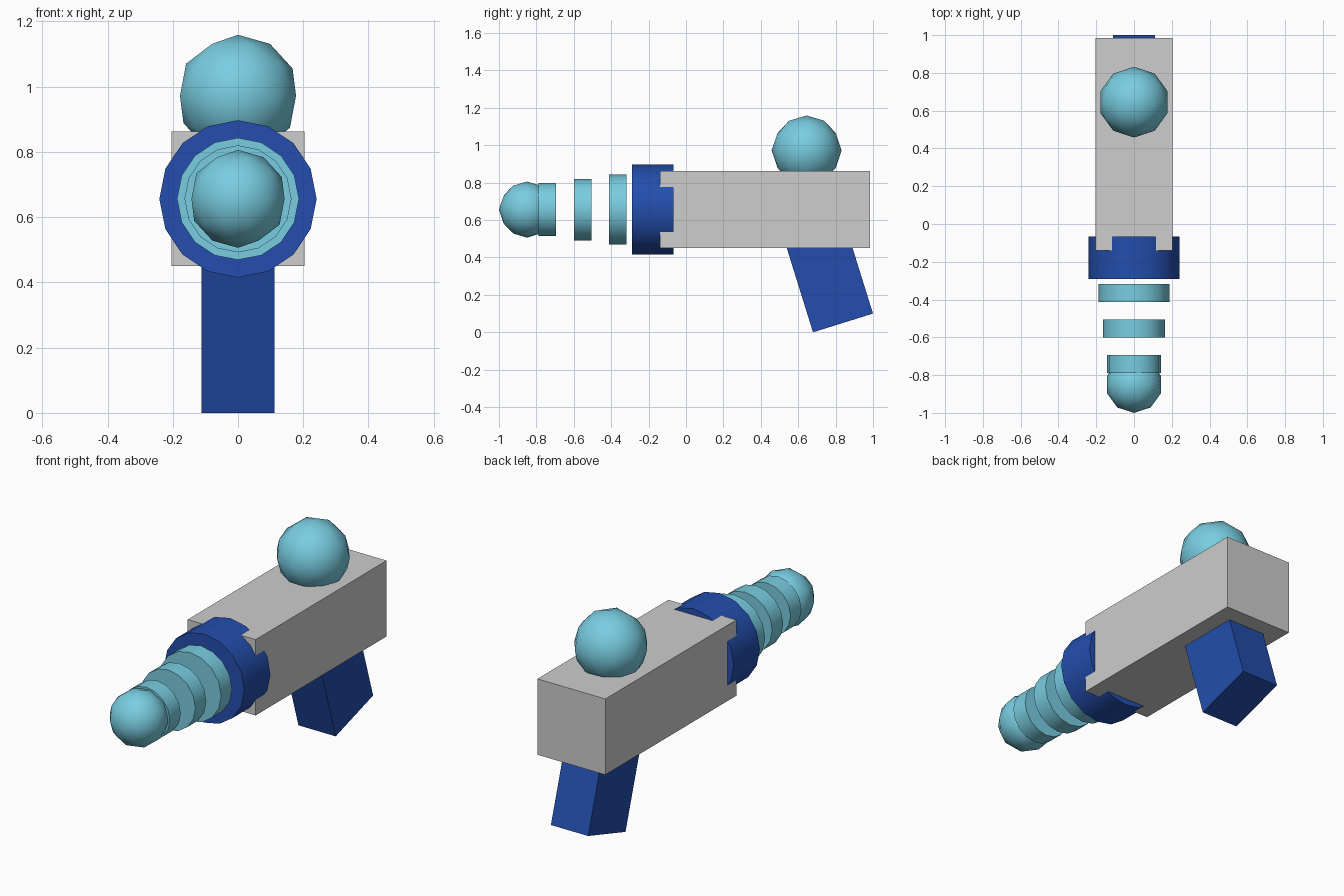
import bpy, math
from mathutils import Vector

if "Cube" in bpy.data.objects:
    bpy.data.objects.remove(bpy.data.objects["Cube"])

AXIS_Z = 0.656  # height of the barrel axis


def material(name, rgb):
    m = bpy.data.materials.new(name)
    m.diffuse_color = (*rgb, 1)
    m.use_nodes = True
    m.node_tree.nodes["Principled BSDF"].inputs["Base Color"].default_value = m.diffuse_color
    return m


grey = material("light grey", (0.61, 0.61, 0.61))
blue = material("royal blue", (0.017, 0.076, 0.42))
cyan = material("sky blue", (0.19, 0.61, 0.75))


def finish(name, mat, smooth=False):
    ob = bpy.context.object
    ob.name = name
    ob.data.materials.append(mat)
    if smooth:
        bpy.ops.object.shade_smooth_by_angle(angle=math.radians(35))
    return ob


def box(name, centre, size, mat, tilt=0):
    bpy.ops.mesh.primitive_cube_add(size=1, location=centre, rotation=(tilt, 0, 0))
    bpy.context.object.scale = size
    finish(name, mat)


def disc(name, y0, y1, radius, mat):
    bpy.ops.mesh.primitive_cylinder_add(
        vertices=16, radius=radius, depth=y1 - y0,
        location=(0, (y0 + y1) / 2, AXIS_Z), rotation=(math.pi / 2, 0, 0))
    finish(name, mat, True)


def ball(name, y, z, radius):
    bpy.ops.mesh.primitive_ico_sphere_add(subdivisions=2, radius=radius, location=(0, y, z))
    finish(name, cyan, True)


# main body
box("body", (0, 0.422, 0.657), (0.408, 1.124, 0.412), grey)

# tilted grip: bottom edge runs (0.68, 0) to (1.0, 0.10), top is buried in the body
tilt = math.radians(17.3)
length, depth = 0.56, 0.336
along = Vector((0, math.cos(tilt), math.sin(tilt)))
up = Vector((0, -math.sin(tilt), math.cos(tilt)))
grip_centre = Vector((0, 0.679, 0)) + along * depth / 2 + up * length / 2
box("grip", grip_centre, (0.224, depth, length), blue, tilt)

# collar and floating barrel rings, shrinking towards the tip
disc("collar", -0.29, -0.066, 0.241, blue)
for i, r in enumerate((0.187, 0.164, 0.142)):
    y = -0.412 - 0.188 * i
    disc(f"barrel_ring_{i + 1}", y, y + 0.094, r, cyan)

# tip and top spheres
ball("tip_ball", -0.85, AXIS_Z, 0.15)
ball("top_ball", 0.645, 0.972, 0.187)
